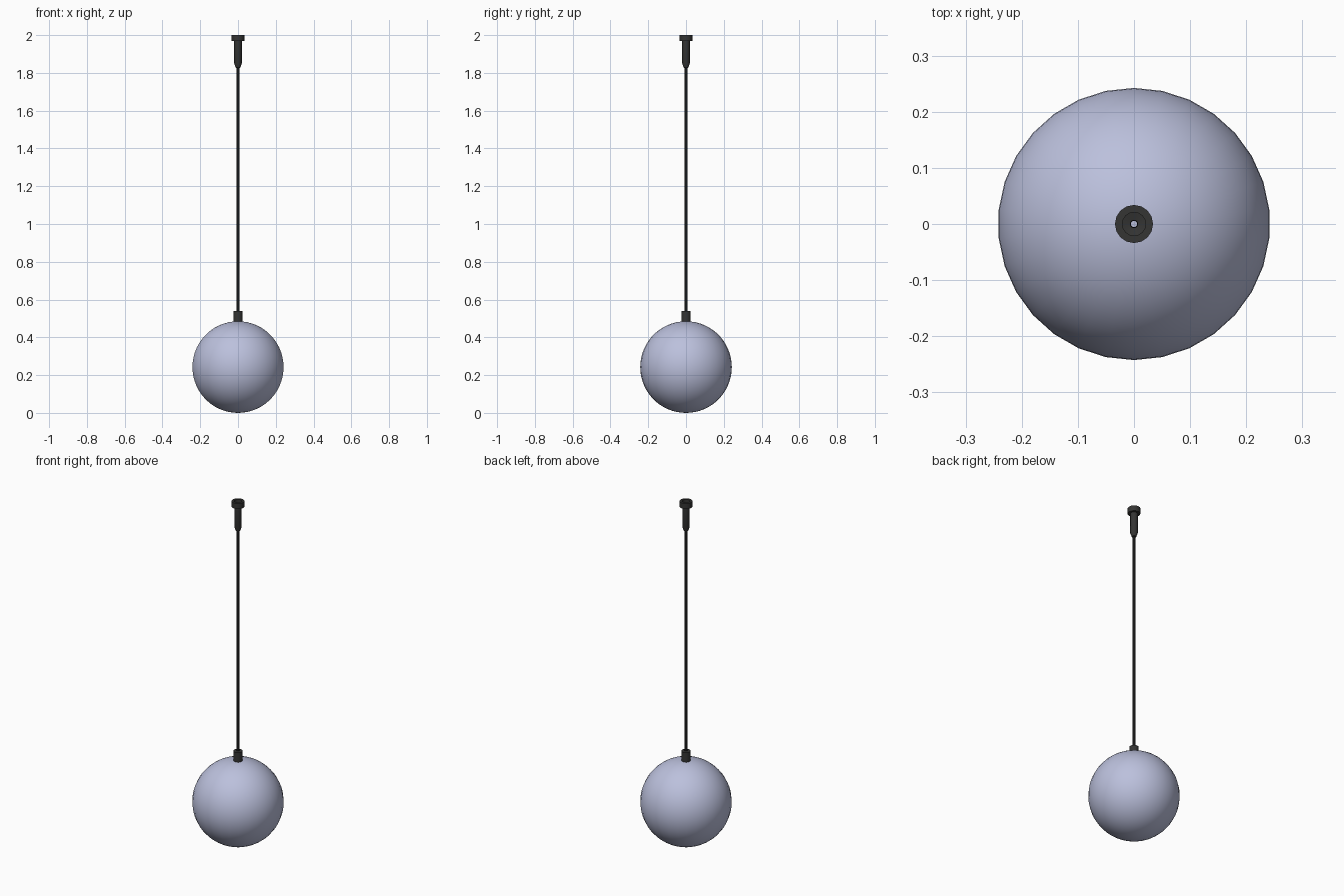
import bpy
import bmesh
import math

cube = bpy.data.objects.get("Cube")
if cube:
    bpy.data.objects.remove(cube, do_unlink=True)


def make_material(name, color):
    mat = bpy.data.materials.new(name)
    mat.use_nodes = True
    rgba = (*color, 1.0)
    mat.diffuse_color = rgba
    mat.node_tree.nodes["Principled BSDF"].inputs["Base Color"].default_value = rgba
    return mat


def lathe(name, profile, sides, mat, turn=0.0, angle=35):
    """Spin an (r, z) profile around the z axis; r = 0 makes a pole."""
    bm = bmesh.new()
    rings = []
    for r, z in profile:
        if r == 0:
            rings.append([bm.verts.new((0, 0, z))] * sides)
        else:
            steps = [turn + math.tau * i / sides for i in range(sides)]
            rings.append([bm.verts.new((r * math.cos(a), r * math.sin(a), z)) for a in steps])
    for low, high in zip(rings, rings[1:]):
        for i in range(sides):
            j = (i + 1) % sides
            corners = dict.fromkeys((low[i], low[j], high[j], high[i]))
            bm.faces.new(list(corners))
    mesh = bpy.data.meshes.new(name)
    bm.to_mesh(mesh)
    bm.free()
    mesh.materials.append(mat)
    obj = bpy.data.objects.new(name, mesh)
    bpy.context.collection.objects.link(obj)
    bpy.ops.object.select_all(action="DESELECT")
    obj.select_set(True)
    bpy.context.view_layer.objects.active = obj
    bpy.ops.object.shade_smooth_by_angle(angle=math.radians(angle))
    return obj


glass = make_material("pale lavender glass", (0.50, 0.53, 0.72))
metal = make_material("dark grey metal", (0.035, 0.035, 0.034))
rubber = make_material("black cord", (0.008, 0.008, 0.008))

# Globe shade, with a flat side facing +x
R, RINGS = 0.2425, 30
arc = [(0, 0)]
arc += [(R * math.sin(math.pi * k / RINGS), R - R * math.cos(math.pi * k / RINGS))
        for k in range(1, RINGS)]
arc.append((0, 2 * R))
lathe("globe_shade", arc, 30, glass, turn=math.tau / 60)

# Collar gripping the top of the globe
lathe("globe_collar", [(0.025, 0.47), (0.025, 0.54), (0.007, 0.54)], 16, metal)

# Hollow hanging cord
lathe("cord", [(0.0075, 0.486), (0.0075, 1.975), (0.0055, 1.975), (0.0055, 1.9)], 12, rubber)

# Tapered stem below the ceiling mount
lathe("mount_stem", [(0.0075, 1.825), (0.012, 1.828), (0.020, 1.85), (0.020, 1.972)], 16, metal)

# Ceiling mount with a recessed centre
lathe("ceiling_mount", [(0.020, 1.968), (0.034, 1.968), (0.034, 2.0), (0.021, 2.0),
                        (0.021, 1.975), (0.007, 1.972)], 16, metal)
